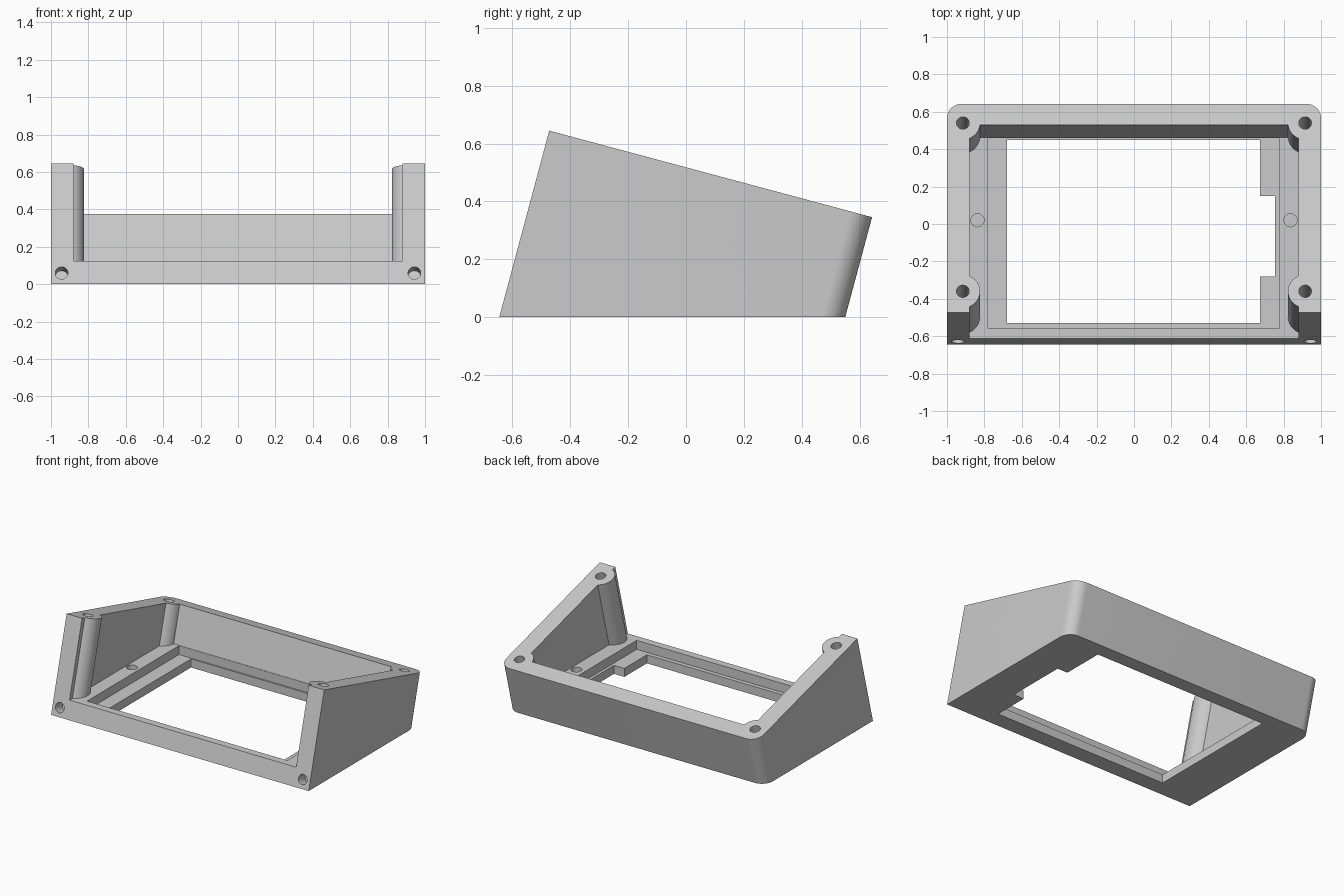
import bpy, bmesh, math
from mathutils import Matrix

if "Cube" in bpy.data.objects:
    bpy.data.objects.remove(bpy.data.objects["Cube"])

TILT = math.radians(15)
T = math.tan(TILT)


def top_z(y0):
    """Height of the sloping rim above a point y0 on the ground, along the lean."""
    return (0.645 - T * (y0 + 0.475)) / (1 + T * T)


def prism(name, outline, bottom, top, lean=T):
    """Prism over an outline, leaning back; bottom and top are functions of y."""
    bm = bmesh.new()
    rings = []
    for level in (bottom, top):
        rings.append([bm.verts.new((x, y + lean * level(y), level(y))) for x, y in outline])
    n = len(outline)
    bm.faces.new(rings[0][::-1])
    bm.faces.new(rings[1])
    for i in range(n):
        j = (i + 1) % n
        bm.faces.new((rings[0][i], rings[0][j], rings[1][j], rings[1][i]))
    bmesh.ops.recalc_face_normals(bm, faces=bm.faces)
    return finish(name, bm)


def finish(name, bm):
    mesh = bpy.data.meshes.new(name)
    bm.to_mesh(mesh)
    bm.free()
    ob = bpy.data.objects.new(name, mesh)
    bpy.context.collection.objects.link(ob)
    return ob


def arc(cx, cy, r, a0=0, a1=360, n=40, stretch=1 / math.cos(TILT)):
    count = n if a1 - a0 == 360 else n + 1
    angles = [math.radians(a0 + (a1 - a0) * i / n) for i in range(count)]
    return [(cx + r * math.cos(a), cy + r * stretch * math.sin(a)) for a in angles]


def rect(x0, x1, y0, y1):
    return [(x0, y0), (x1, y0), (x1, y1), (x0, y1)]


def at(z):
    return lambda y: z


def cut(target, cutter):
    """Subtract the cutter from the target, then discard the cutter."""
    cutter.hide_render = True
    mod = target.modifiers.new("cut", 'BOOLEAN')
    mod.operation, mod.solver, mod.object = 'DIFFERENCE', 'EXACT', cutter
    bpy.context.view_layer.objects.active = target
    bpy.ops.object.modifier_apply(modifier=mod.name)
    bpy.data.objects.remove(cutter)


# Leaning case with rounded back corners and a sloping rim
R = 0.08
case = prism("console_case",
             [(-1, -0.645), (1, -0.645)]
             + arc(1 - R, 0.55 - R / math.cos(TILT), R, 0, 90, 12)
             + arc(-1 + R, 0.55 - R / math.cos(TILT), R, 90, 180, 12),
             at(0), top_z)

# Inside pocket, open at the front, leaving a round screw post in each corner
posts = [(s * 0.915, y) for s in (-1, 1) for y in (-0.524, 0.44)]
pocket = prism("pocket_cutter", rect(-0.88, 0.88, -1.2, 0.43),
               at(0.123), lambda y: top_z(y) + 0.2)
for x, y in posts:
    cut(pocket, prism("post_cutter", arc(x, y, 0.092), at(-0.1), at(1.5)))
cut(case, pocket)

# Stepped floor: shallow recess and a through opening with a side notch
cut(case, prism("recess_cutter", rect(-0.78, 0.775, -0.56, 0.46), at(0.06), at(0.14), 0))
cut(case, prism("opening_cutter",
                [(-0.68, -0.53), (0.675, -0.53), (0.675, -0.28), (0.755, -0.28),
                 (0.755, 0.15), (0.675, 0.15), (0.675, 0.45), (-0.68, 0.45)],
                at(-0.1), at(0.1), 0))

# Screw holes in the rim, the floor and the front face
for x, y in posts:
    cut(case, prism("rim_hole_cutter", arc(x, y, 0.034, n=32),
                    lambda v: top_z(v) - 0.25, lambda v: top_z(v) + 0.1))
for s in (-1, 1):
    cut(case, prism("floor_hole_cutter", arc(s * 0.837, 0.02, 0.035, n=32, stretch=1),
                    at(0.04), at(0.2), 0))
    bm = bmesh.new()
    bmesh.ops.create_cone(bm, cap_ends=True, segments=32, radius1=0.034, radius2=0.034,
                          depth=0.16,
                          matrix=Matrix.Translation((s * 0.943, -0.629, 0.06))
                          @ Matrix.Rotation(-math.pi / 2 - TILT, 4, 'X'))
    cut(case, finish("front_hole_cutter", bm))

# Single grey plastic
grey = bpy.data.materials.new("grey_plastic")
grey.diffuse_color = (0.6, 0.6, 0.6, 1)
grey.use_nodes = True
grey.node_tree.nodes["Principled BSDF"].inputs["Base Color"].default_value = grey.diffuse_color
case.data.materials.clear()
case.data.materials.append(grey)
for p in case.data.polygons:
    p.material_index = 0
case.select_set(True)
bpy.context.view_layer.objects.active = case
bpy.ops.object.shade_smooth_by_angle(angle=math.radians(30))
